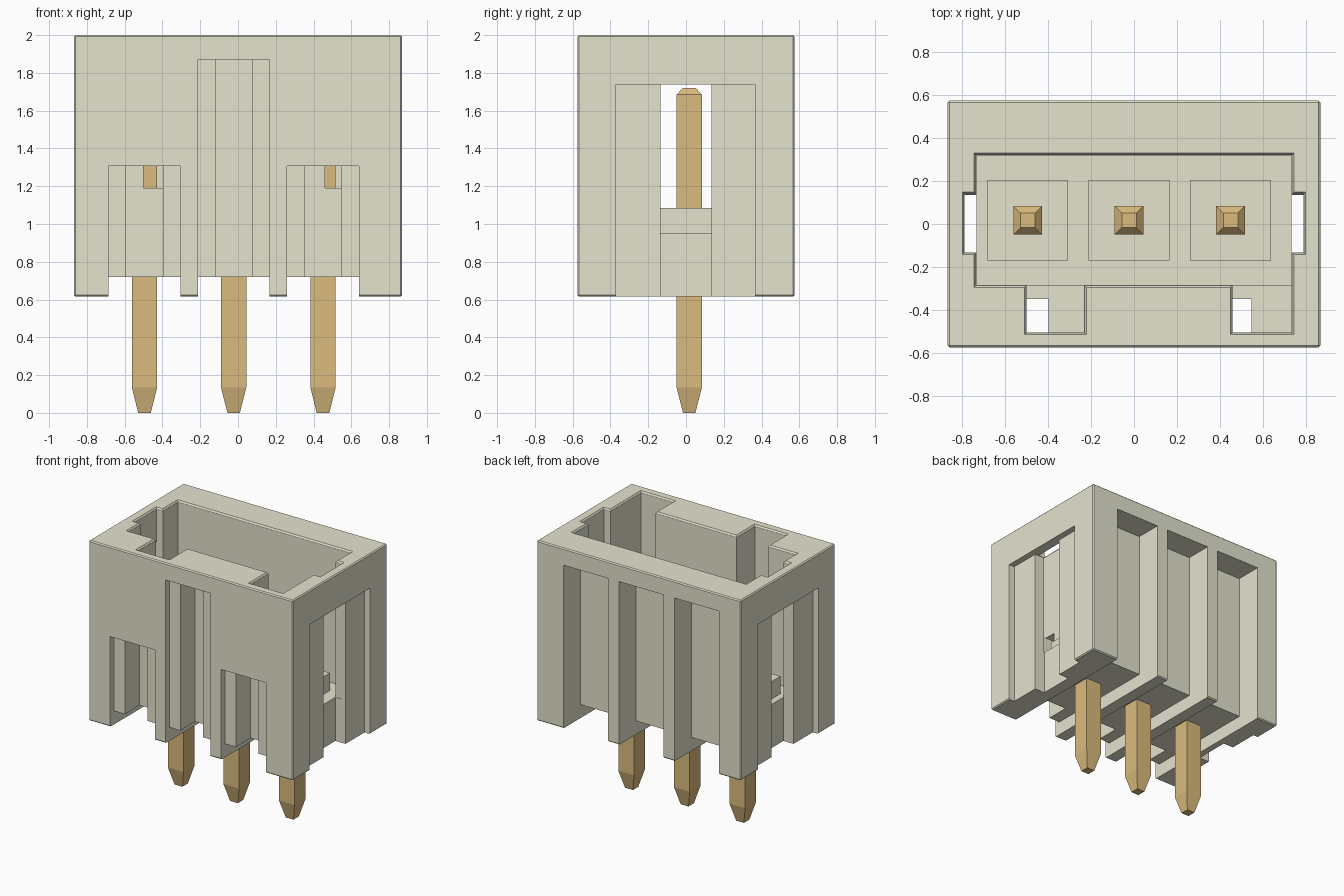
import bpy, bmesh, math

cube = bpy.data.objects.get("Cube")
if cube:
    bpy.data.objects.remove(cube, do_unlink=True)


def material(name, rgb):
    m = bpy.data.materials.new(name)
    m.use_nodes = True
    m.diffuse_color = (*rgb, 1)
    m.node_tree.nodes["Principled BSDF"].inputs["Base Color"].default_value = (*rgb, 1)
    return m


IVORY = material("ivory plastic", (0.78, 0.77, 0.625))
GOLD = material("gold metal", (0.71, 0.50, 0.21))


def finish(name, bm, mat):
    bmesh.ops.recalc_face_normals(bm, faces=bm.faces[:])
    me = bpy.data.meshes.new(name)
    bm.to_mesh(me)
    bm.free()
    ob = bpy.data.objects.new(name, me)
    bpy.context.collection.objects.link(ob)
    me.materials.append(mat)
    return ob


def loft(name, rings, mat=IVORY):
    """Closed solid through a stack of matching point rings."""
    bm = bmesh.new()
    loops = [[bm.verts.new(p) for p in ring] for ring in rings]
    n = len(loops[0])
    for a, b in zip(loops, loops[1:]):
        for i in range(n):
            bm.faces.new((a[i], a[(i + 1) % n], b[(i + 1) % n], b[i]))
    bm.faces.new(loops[0][::-1])
    bm.faces.new(loops[-1])
    return finish(name, bm, mat)


def rect(x0, x1, y0, y1, z):
    return [(x0, y0, z), (x1, y0, z), (x1, y1, z), (x0, y1, z)]


def box(name, x0, x1, y0, y1, z0, z1):
    return loft(name, [rect(x0, x1, y0, y1, z0), rect(x0, x1, y0, y1, z1)])


def grow(pts, d):
    """Offset an axis-aligned counter-clockwise outline outward by d."""
    out = []
    for i, (x, y) in enumerate(pts):
        px, py = pts[i - 1]
        qx, qy = pts[(i + 1) % len(pts)]
        for ex, ey in ((x - px, y - py), (qx - x, qy - y)):
            if abs(ex) > abs(ey):
                y -= math.copysign(d, ex)
            else:
                x += math.copysign(d, ey)
        out.append((x, y))
    return out


def cut(target, cutter):
    cutter.hide_render = True
    mod = target.modifiers.new("cut", "BOOLEAN")
    mod.operation = "DIFFERENCE"
    mod.solver = "EXACT"
    mod.object = cutter
    bpy.context.view_layer.objects.active = target
    bpy.ops.object.modifier_apply(modifier=mod.name)
    bpy.data.objects.remove(cutter, do_unlink=True)


PINS = (-0.495, -0.023, 0.45)
PIN_Y = 0.017
FLOOR, TOP, BASE = 0.95, 2.0, 0.615

# Housing block with slightly eased edges
housing = box("housing", -0.868, 0.868, -0.575, 0.575, BASE, TOP)
bev = housing.modifiers.new("ease", "BEVEL")
bev.width = 0.008
bev.segments = 1
bpy.context.view_layer.objects.active = housing
bpy.ops.object.modifier_apply(modifier=bev.name)

# Mating cavity, two key notches and two end slits
cut(housing, box("cavity_cutter", -0.735, 0.735, -0.285, 0.32, FLOOR, 2.2))
for x0, x1 in ((-0.5, -0.232), (0.46, 0.735)):
    cut(housing, box("key_cutter", x0, x1, -0.505, -0.2, 1.19, 2.2))
cut(housing, box("slit_cutter", -0.79, 0.79, -0.132, 0.138, FLOOR, 2.2))

# Chamfered rim around the whole opening
outline = [(-0.735, -0.285), (-0.5, -0.285), (-0.5, -0.505), (-0.232, -0.505),
           (-0.232, -0.285), (0.46, -0.285), (0.46, -0.505), (0.735, -0.505),
           (0.735, -0.132), (0.79, -0.132), (0.79, 0.138), (0.735, 0.138),
           (0.735, 0.32), (-0.735, 0.32), (-0.735, 0.138), (-0.79, 0.138),
           (-0.79, -0.132), (-0.735, -0.132)]
rim = [[(x, y, z) for x, y in grow(outline, d)]
       for d, z in ((-0.002, TOP - 0.012), (0.01, TOP), (0.01, 2.1))]
cut(housing, loft("rim_cutter", rim))

# End recesses: wide shallow panel with a deep central channel
for s in (-1, 1):
    for inner, y0, y1 in ((0.82, -0.37, 0.365), (0.734, -0.135, 0.135)):
        xs = sorted((s * inner, s * 1.1))
        cut(housing, box("end_cutter", *xs, y0, y1, 0.4, 1.738))

# Stepped front grooves, plain back grooves and underside channels at each pin
for x, top in zip(PINS, (1.308, 1.87, 1.308)):
    cut(housing, box("front_panel_cutter", x - 0.19, x + 0.19, -0.9, -0.53, 0.4, top))
    cut(housing, box("front_groove_cutter", x - 0.097, x + 0.097, -0.9, -0.35, 0.4, top))
    cut(housing, box("back_groove_cutter", x - 0.19, x + 0.19, 0.37, 0.9, 0.4, 1.87))
    cut(housing, box("channel_cutter", x - 0.19, x + 0.19, -0.95, 0.95, 0.3, 0.72))

# Pin collars on the cavity floor, and the tapered square pins
for label, x in zip(("right", "middle", "left"), PINS):
    box(label + "_collar", x - 0.188, x + 0.188, PIN_Y - 0.188, PIN_Y + 0.188,
        FLOOR - 0.02, 1.085)
    stations = ((0.0, 0.033), (0.135, 0.067), (1.685, 0.067), (1.72, 0.034))
    loft(label + "_pin", [rect(x - h, x + h, PIN_Y - h, PIN_Y + h, z)
                          for z, h in stations], GOLD)
